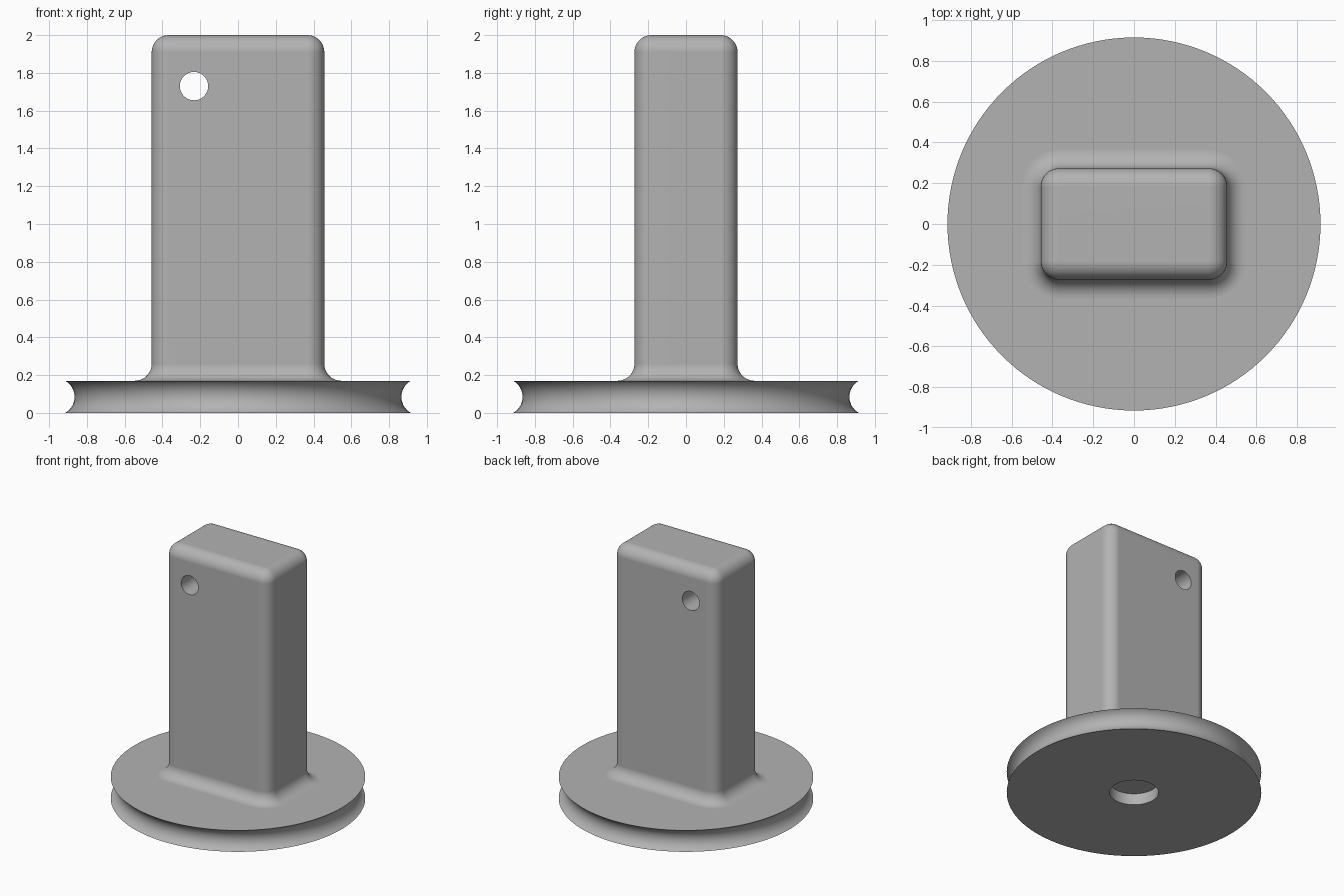
import bpy, bmesh
from math import pi, sin, cos, radians, sqrt
from mathutils import Vector

cube = bpy.data.objects.get("Cube")
if cube:
    bpy.data.objects.remove(cube, do_unlink=True)

grey = bpy.data.materials.new("plain grey")
grey.use_nodes = True
COLOUR = (0.45, 0.45, 0.45, 1)
grey.diffuse_color = COLOUR
grey.node_tree.nodes["Principled BSDF"].inputs["Base Color"].default_value = COLOUR

BASE_R, BASE_H = 0.915, 0.17
HALF_X, HALF_Y, TOP, FILLET = 0.457, 0.273, 2.0, 0.09
STEPS = 10


def make_object(name, bm):
    bmesh.ops.remove_doubles(bm, verts=bm.verts, dist=1e-5)
    bmesh.ops.recalc_face_normals(bm, faces=bm.faces)
    mesh = bpy.data.meshes.new(name)
    bm.to_mesh(mesh)
    bm.free()
    mesh.materials.append(grey)
    obj = bpy.data.objects.new(name, mesh)
    bpy.context.collection.objects.link(obj)
    return obj


def select(obj):
    bpy.ops.object.select_all(action='DESELECT')
    obj.select_set(True)
    bpy.context.view_layer.objects.active = obj


def finish(obj):
    """Smooth curved faces, keep flat faces flat and edges crisp."""
    select(obj)
    bpy.ops.object.shade_smooth_by_angle(angle=radians(35))
    weighted = obj.modifiers.new("flat faces", 'WEIGHTED_NORMAL')
    weighted.keep_sharp = True


def rounded_rect(offset, z):
    """Rounded rectangle outline grown outward by an offset."""
    points = []
    radius = FILLET + offset
    for quarter, (sx, sy) in enumerate([(1, 1), (-1, 1), (-1, -1), (1, -1)]):
        for i in range(STEPS + 1):
            a = (quarter + i / STEPS) * pi / 2
            points.append(Vector((sx * (HALF_X - FILLET) + radius * cos(a),
                                  sy * (HALF_Y - FILLET) + radius * sin(a), z)))
    return points


# Grooved round base with a blind pocket underneath
depth, half = 0.05, BASE_H / 2
groove_r = (depth ** 2 + half ** 2) / (2 * depth)
groove_x = BASE_R - depth + groove_r
profile = [(0, 0.09), (0.176, 0.09), (0.176, 0)]
for i in range(17):
    z = -half * cos(pi * i / 16)
    profile.append((groove_x - sqrt(groove_r ** 2 - z * z), z + half))
profile.append((0, BASE_H))

bm = bmesh.new()
verts = [bm.verts.new((x, 0, z)) for x, z in profile]
edges = [bm.edges.new(pair) for pair in zip(verts, verts[1:])]
bmesh.ops.spin(bm, geom=verts + edges, cent=(0, 0, 0), axis=(0, 0, 1),
               angle=2 * pi, steps=128, use_merge=True)
finish(make_object("grooved_base", bm))

# Upright block: flared foot, straight walls, rounded top
levels = [(FILLET, BASE_H - 0.04)]
for i in range(STEPS + 1):
    a = pi / 2 * i / STEPS
    levels.append((FILLET * (1 - sin(a)), BASE_H + FILLET * (1 - cos(a))))
for i in range(STEPS + 1):
    a = pi / 2 * i / STEPS
    levels.append((FILLET * (cos(a) - 1), TOP - FILLET * (1 - sin(a))))

bm = bmesh.new()
rings = [[bm.verts.new(p) for p in rounded_rect(d, z)] for d, z in levels]
for low, high in zip(rings, rings[1:]):
    for i in range(len(low)):
        j = (i + 1) % len(low)
        bm.faces.new((low[i], low[j], high[j], high[i]))
bm.faces.new(rings[0][::-1])
bm.faces.new(rings[-1])
block = make_object("upright_block", bm)

# Round hole through the block from front to back
bpy.ops.mesh.primitive_cylinder_add(vertices=48, radius=0.075, depth=1,
                                    location=(-0.233, 0, 1.73),
                                    rotation=(pi / 2, 0, 0))
cutter = bpy.context.object
cutter.name = "hole_cutter"
cutter.hide_render = True
cutter.data.materials.append(grey)
cut = block.modifiers.new("hole", 'BOOLEAN')
cut.operation = 'DIFFERENCE'
cut.solver = 'EXACT'
cut.object = cutter
select(block)
bpy.ops.object.modifier_apply(modifier=cut.name)
bpy.data.objects.remove(cutter, do_unlink=True)
finish(block)
